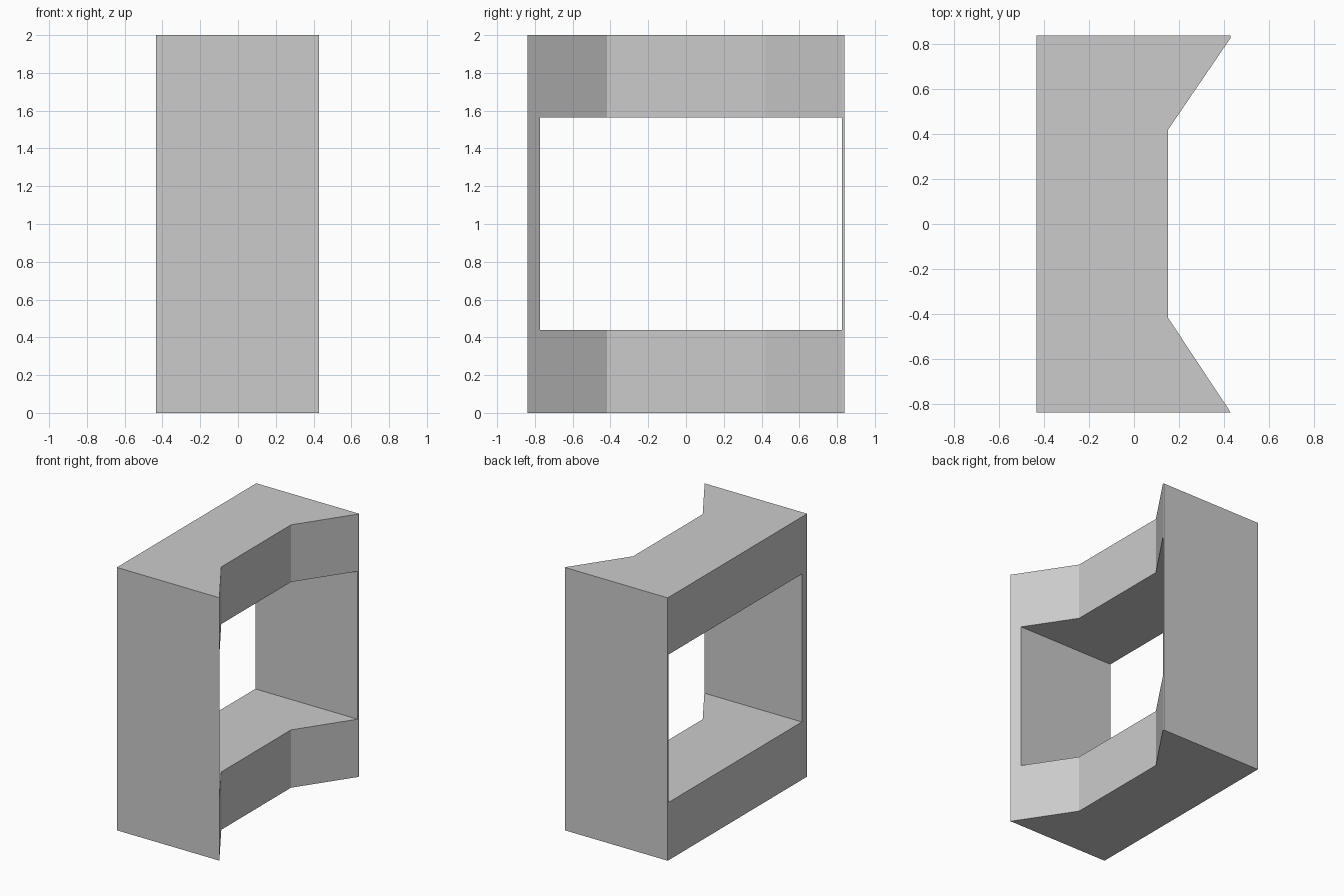
import bpy, bmesh

if "Cube" in bpy.data.objects:
    bpy.data.objects.remove(bpy.data.objects["Cube"])


def prism(name, points, z0, z1):
    """Extrude a plan outline (x, y) from z0 up to z1."""
    bm = bmesh.new()
    face = bm.faces.new([bm.verts.new((x, y, z0)) for x, y in points])
    top = bmesh.ops.extrude_face_region(bm, geom=[face])["geom"]
    bmesh.ops.translate(bm, vec=(0, 0, z1 - z0),
                        verts=[v for v in top if isinstance(v, bmesh.types.BMVert)])
    bmesh.ops.recalc_face_normals(bm, faces=bm.faces)
    mesh = bpy.data.meshes.new(name)
    bm.to_mesh(mesh)
    bm.free()
    obj = bpy.data.objects.new(name, mesh)
    bpy.context.collection.objects.link(obj)
    return obj


# Block with a flared recess on the right, thin lip at the back corner
frame = prism("window_frame", [
    (-0.433, -0.838), (0.43, -0.838), (0.152, -0.418), (0.152, 0.42),
    (0.43, 0.828), (0.43, 0.838), (-0.433, 0.838)], 0, 2)

# Rectangular opening running left to right
cutter = prism("opening_cutter", [
    (-1, -0.774), (1, -0.774), (1, 0.826), (-1, 0.826)], 0.44, 1.565)

mod = frame.modifiers.new("opening", "BOOLEAN")
mod.operation = "DIFFERENCE"
mod.solver = "EXACT"
mod.object = cutter
bpy.context.view_layer.objects.active = frame
frame.select_set(True)
bpy.ops.object.modifier_apply(modifier=mod.name)
bpy.data.objects.remove(cutter)
